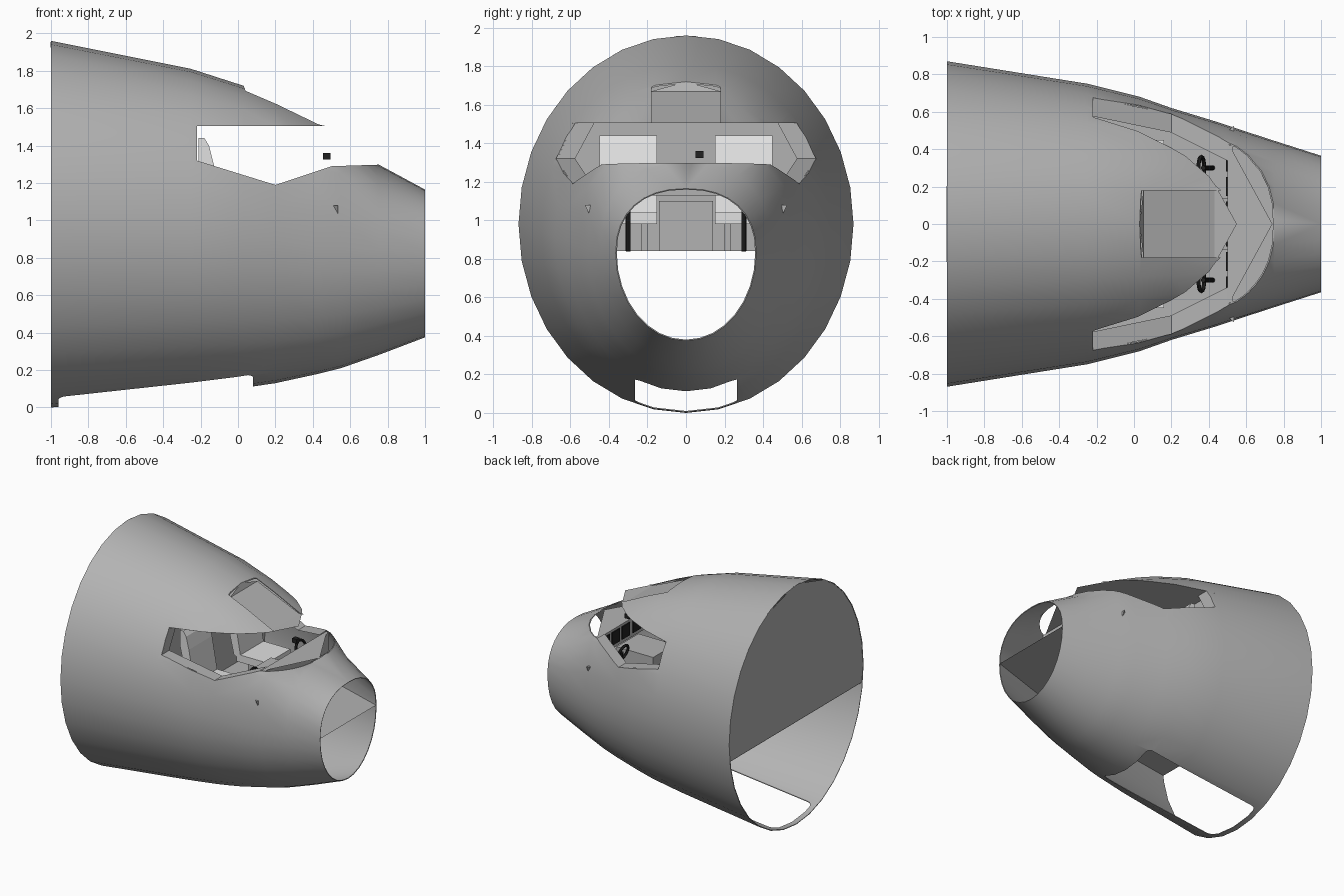
import bpy, bmesh, math
from mathutils import Vector

if "Cube" in bpy.data.objects:
    bpy.data.objects.remove(bpy.data.objects["Cube"])


def material(name, value):
    m = bpy.data.materials.new(name)
    m.use_nodes = True
    m.diffuse_color = (value, value, value, 1)
    m.node_tree.nodes["Principled BSDF"].inputs["Base Color"].default_value = m.diffuse_color
    return m


GREY = material("skin grey", 0.45)
LIGHT = material("light trim", 0.75)
BLACK = material("black", 0.015)


def make(name, verts, faces, mat=GREY, fix=True):
    me = bpy.data.meshes.new(name)
    me.from_pydata(verts, [], faces)
    if fix:
        bm = bmesh.new()
        bm.from_mesh(me)
        bmesh.ops.recalc_face_normals(bm, faces=bm.faces)
        bm.to_mesh(me)
        bm.free()
    me.materials.append(mat)
    ob = bpy.data.objects.new(name, me)
    bpy.context.collection.objects.link(ob)
    return ob


def prism(name, profile, y0, y1, mat=GREY):
    """Extrude an (x, z) outline along y."""
    n = len(profile)
    verts = [(x, y, z) for y in (y0, y1) for x, z in profile]
    faces = [(i, (i + 1) % n, n + (i + 1) % n, n + i) for i in range(n)]
    return make(name, verts, faces + [tuple(range(n)), tuple(range(n, 2 * n))], mat)


def box(name, lo, hi, mat=GREY):
    return prism(name, [(lo[0], lo[2]), (hi[0], lo[2]), (hi[0], hi[2]), (lo[0], hi[2])],
                 lo[1], hi[1], mat)


def activate(ob):
    bpy.ops.object.select_all(action="DESELECT")
    bpy.context.view_layer.objects.active = ob
    ob.select_set(True)


def apply(ob, kind, **settings):
    mod = ob.modifiers.new(kind.lower(), kind)
    for key, value in settings.items():
        setattr(mod, key, value)
    activate(ob)
    bpy.ops.object.modifier_apply(modifier=mod.name)


# Hull stations: x, top, bottom, half width, widest height, roundness of the top
STATIONS = [
    (-1.0, 1.96, 0.0, 0.87, 0.98, 2.0),
    (-0.25, 1.81, 0.075, 0.75, 0.94, 2.1),
    (0.03, 1.72, 0.105, 0.68, 0.91, 2.2),
    (0.2, 1.645, 0.13, 0.62, 0.89, 2.35),
    (0.43, 1.535, 0.18, 0.55, 0.86, 2.45),
    (0.55, 1.51, 0.21, 0.51, 0.85, 2.4),
    (0.75, 1.30, 0.28, 0.445, 0.84, 2.35),
    (1.0, 1.165, 0.375, 0.365, 0.83, 2.3),
]
SIDES = 32
FLOOR = 0.84


def station(x):
    for a, b in zip(STATIONS, STATIONS[1:]):
        if x <= b[0]:
            t = (x - a[0]) / (b[0] - a[0])
            return [p + (q - p) * t for p, q in zip(a, b)]


def half_width(x, z):
    _, top, bottom, w, mid, n = station(x)
    if z < mid:
        return w * math.sqrt(max(0, 1 - ((mid - z) / (mid - bottom)) ** 2))
    return w * max(0, 1 - ((z - mid) / (top - mid)) ** n) ** (1 / n)


def ring(x):
    _, top, bottom, w, mid, n = station(x)
    points = []
    for i in range(SIDES):
        a = 2 * math.pi * i / SIDES
        c, s = math.cos(a), math.sin(a)
        e = 2 / n if s > 0 else 1
        points.append((x, w * math.copysign(abs(c) ** e, c),
                       mid + (top - mid if s > 0 else mid - bottom)
                       * math.copysign(abs(s) ** e, s)))
    return points


# Hull shell
verts = [p for s in STATIONS for p in ring(s[0])]
faces = [(r * SIDES + i, r * SIDES + (i + 1) % SIDES,
          (r + 1) * SIDES + (i + 1) % SIDES, (r + 1) * SIDES + i)
         for r in range(len(STATIONS) - 1) for i in range(SIDES)]
hull = make("hull", verts, faces)
apply(hull, "SOLIDIFY", thickness=0.006, offset=-1)

# Openings: cockpit windows, roof panel, nose gear bay
SILL = [(-0.22, 1.505), (-0.22, 1.32), (0.2, 1.19), (0.5, 1.29), (0.75, 1.298)]
window_cutter = prism("window_cutter", SILL + [(0.9, 1.31), (0.9, 1.505)], -1, 1)
roof_cutter = prism("roof_cutter", [(0.03, 1.72), (0.05, 1.67), (0.43, 1.505), (0.7, 1.505),
                                    (0.7, 1.85), (0.03, 1.85)], -0.18, 0.18)
bay_cutter = box("bay_cutter", (-0.96, -0.265, -0.2), (0.08, 0.265, 0.5))
bm = bmesh.new()
bm.from_mesh(bay_cutter.data)
upright = [e for e in bm.edges if abs(e.verts[0].co.z - e.verts[1].co.z) > 0.1]
bmesh.ops.bevel(bm, geom=upright, offset=0.04, segments=4, affect="EDGES", profile=0.5)
bm.to_mesh(bay_cutter.data)
bm.free()
for cutter in (window_cutter, roof_cutter, bay_cutter):
    apply(hull, "BOOLEAN", object=cutter, operation="DIFFERENCE", solver="EXACT")
    bpy.data.objects.remove(cutter)
activate(hull)
bpy.ops.object.shade_smooth_by_angle(angle=math.radians(35))

# Flat roof panel with its small step
make("roof_panel", [(0.05, -0.18, 1.67), (0.05, 0.18, 1.67), (0.43, 0.18, 1.505),
                    (0.43, -0.18, 1.505), (0.03, 0, 1.72)], [(0, 3, 2, 1), (0, 1, 4)], fix=False)

# Floor, rear bulkhead and cockpit wall
xs = [s[0] for s in STATIONS]
edge = [(x, half_width(x, FLOOR) - 0.004, FLOOR) for x in xs]
make("floor", edge + [(x, -y, z) for x, y, z in reversed(edge)], [tuple(range(2 * len(edge)))])


def bulkhead(name, x, top):
    heights = [FLOOR + (top - FLOOR) * i / 12 for i in range(13)]
    side = [(x, half_width(x, z) - 0.004, z) for z in heights]
    make(name, side + [(px, -y, z) for px, y, z in reversed(side)], [tuple(range(26))])


bulkhead("rear_bulkhead", -0.998, 1.958)
bulkhead("cockpit_wall", -0.28, 1.505)

# Ceiling over the cockpit
roof = [(x, half_width(x, 1.505) - 0.004) for x in (-0.28, -0.1, 0.05, 0.2, 0.3, 0.43)]
outline = roof + [(0.55, 0)] + [(x, -y) for x, y in reversed(roof)]
make("ceiling", [(x, y, 1.503) for x, y in outline], [tuple(range(len(outline)))])

# Glareshield and instrument panel
make("glareshield", [(0.5, 0.44, 1.285), (0.74, 0, 1.293), (0.5, -0.44, 1.285)], [(0, 1, 2)])
box("instrument_panel", (0.5, -0.42, 1.13), (0.53, 0.42, 1.284))
box("centre_pedestal", (0.2, -0.14, FLOOR), (0.53, 0.14, 1.1))
box("standby_compass", (0.455, 0.05, 1.325), (0.495, 0.09, 1.36), BLACK)

for side, label in ((1, "left"), (-1, "right")):
    # Window reveal
    depth = 0.1
    outer = [(x, side * half_width(x, z), z) for x, z in SILL[:4]]
    inner = [(x, y - side * depth, z) for x, y, z in outer]
    make(label + "_window_reveal", outer + inner, [(i, i + 1, i + 5, i + 4) for i in range(3)])

    # Seat
    y0, y1 = sorted((side * 0.15, side * 0.45))
    prism(label + "_seat_back", [(-0.21, 1.44), (-0.18, 1.44), (-0.155, 1.4), (-0.13, 1.3),
                                 (-0.08, 1.02), (-0.14, 1.02), (-0.21, 1.31)], y0, y1, LIGHT)
    box(label + "_seat_cushion", (-0.12, y0, 0.98), (0.16, y1, 1.04), LIGHT)
    for k, (a, b) in enumerate(((0.2, 0.23), (0.37, 0.4))):
        ya, yb = sorted((side * a, side * b))
        box(f"{label}_seat_leg_{k + 1}", (-0.05, ya, FLOOR), (0.08, yb, 0.98))

    # Displays
    for k, y in enumerate((0.07, 0.2, 0.33)):
        box(f"{label}_display_{k + 1}", (0.492, side * y - 0.05, 1.16),
            (0.5, side * y + 0.05, 1.265), BLACK)

    # Control column and wheel
    bpy.ops.mesh.primitive_torus_add(major_radius=0.06, minor_radius=0.011, major_segments=16,
                                     minor_segments=6, location=(0.36, side * 0.3, 1.16),
                                     rotation=(0, math.radians(75), 0))
    wheel = bpy.context.object
    wheel.name = label + "_control_wheel"
    wheel.data.materials.append(BLACK)
    start, end = Vector((0.42, side * 0.3, FLOOR)), Vector((0.37, side * 0.3, 1.16))
    bpy.ops.mesh.primitive_cylinder_add(vertices=8, radius=0.013, depth=(end - start).length,
                                        location=(start + end) / 2)
    column = bpy.context.object
    column.name = label + "_control_column"
    column.rotation_euler = (end - start).to_track_quat("Z", "Y").to_euler()
    column.data.materials.append(BLACK)

    # Small sensor fin on the hull
    y = side * (half_width(0.52, 1.05) - 0.012)
    make(label + "_sensor_fin", [(0.5, y, 1.08), (0.535, y, 1.08), (0.535, y, 1.02),
                                 (0.535, y + side * 0.03, 1.08)],
         [(0, 1, 2), (0, 1, 3), (1, 2, 3), (0, 2, 3)])
